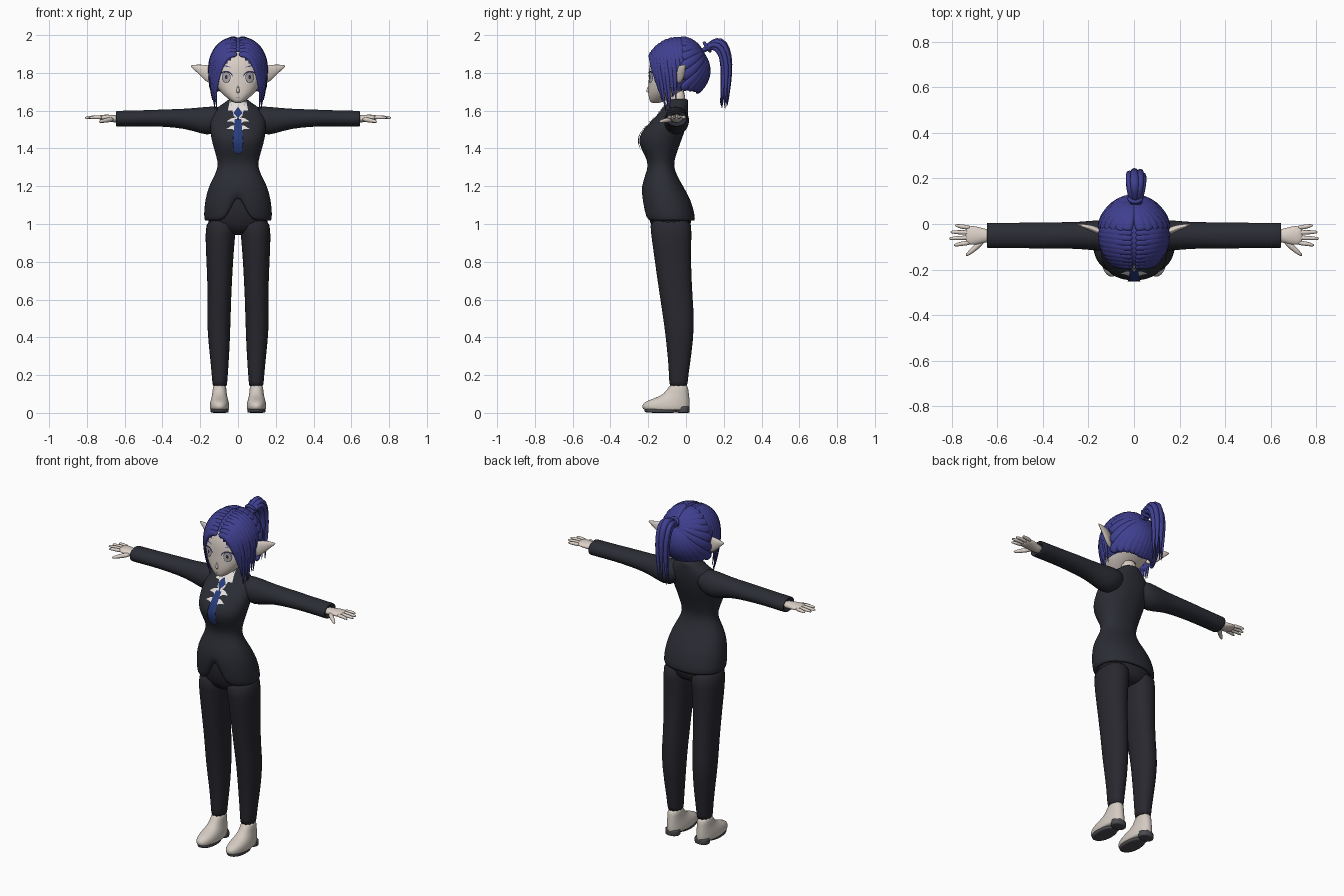
import bpy, bmesh
from math import sin, cos, pi, radians, sqrt
from mathutils import Vector
from mathutils.bvhtree import BVHTree

if "Cube" in bpy.data.objects:
    bpy.data.objects.remove(bpy.data.objects["Cube"])


def material(name, *rgb):
    m = bpy.data.materials.new(name)
    m.use_nodes = True
    m.diffuse_color = (*rgb, 1)
    m.node_tree.nodes["Principled BSDF"].inputs["Base Color"].default_value = (*rgb, 1)
    return m


JACKET = material("jacket charcoal", .024, .026, .035)
TROUSER = material("trouser black", .021, .021, .028)
HAIR = material("hair indigo", .05, .05, .28)
SKIN = material("skin pale", .72, .64, .58)
SHOE = material("shoe cream", .66, .60, .54)
SOLE = material("sole grey", .07, .07, .08)
TIE = material("tie blue", .02, .045, .2)
SHIRT = material("shirt white", .78, .74, .71)
LASH = material("lash navy", .03, .03, .09)
IRIS = material("iris beige", .42, .38, .34)


def finish(obj, mat, mirror=False, sub=1):
    obj.data.materials.append(mat)
    obj.data.polygons.foreach_set("use_smooth", [True] * len(obj.data.polygons))
    if mirror:
        obj.modifiers.new("mirror", "MIRROR").use_mirror_merge = False
    if sub:
        s = obj.modifiers.new("smooth", "SUBSURF")
        s.levels = s.render_levels = sub
    return obj


def add_mesh(name, bm):
    me = bpy.data.meshes.new(name)
    bm.to_mesh(me)
    bm.free()
    obj = bpy.data.objects.new(name, me)
    bpy.context.collection.objects.link(obj)
    return obj


def loft(name, tubes, mat, mirror=False, sub=1):
    """Skin each tube (a list of rings) and close its ends."""
    bm = bmesh.new()
    for rings in tubes:
        rows = [[bm.verts.new(p) for p in r] for r in rings]
        n = len(rows[0])
        for a, b in zip(rows, rows[1:]):
            for i in range(n):
                j = (i + 1) % n
                bm.faces.new((a[i], a[j], b[j], b[i]))
        bm.faces.new(rows[0][::-1])
        bm.faces.new(rows[-1])
    bmesh.ops.recalc_face_normals(bm, faces=bm.faces)
    return finish(add_mesh(name, bm), mat, mirror, sub)


def ring(c, u, v, n=20, p=2):
    """Superellipse about c with half axes u and v."""
    def e(t):
        return abs(t) ** (2 / p) * (1 if t > 0 else -1)
    c, u, v = Vector(c), Vector(u), Vector(v)
    return [c + u * e(cos(2 * pi * i / n)) + v * e(sin(2 * pi * i / n)) for i in range(n)]


def level(z, x0, x1, y0, y1, n=20, p=2.2):
    return ring(((x0 + x1) / 2, (y0 + y1) / 2, z), ((x1 - x0) / 2, 0, 0), (0, (y1 - y0) / 2, 0), n, p)


def across(x, zc, ry, rz, yc=-.05, n=16):
    return ring((x, yc, zc), (0, ry, 0), (0, 0, rz), n)


# Jacket body with a cutaway front hem
body = [(1.04, .15, -.19, .02), (1.005, .178, -.215, .05), (1.05, .181, -.226, .046),
        (1.12, .176, -.236, .03), (1.20, .156, -.234, -.015), (1.26, .122, -.216, -.05),
        (1.31, .103, -.198, -.067), (1.36, .115, -.215, -.055), (1.43, .137, -.255, -.03),
        (1.48, .146, -.243, -.01), (1.54, .15, -.19, .005), (1.59, .14, -.14, .012),
        (1.625, .10, -.115, .012), (1.65, .058, -.098, .012), (1.665, .05, -.09, .01)]
rings = [level(z, -w, w, f, b, 40) for z, w, f, b in body]
for r in rings:
    for p in r:
        if p.y < -.1 and p.z < 1.2:
            p.z += .15 * 2.7 ** -((p.x / .045) ** 2) * (1.2 - p.z) / .2
jacket = loft("jacket_body", [rings], JACKET)

# Sleeves
sleeve = [(.05, 1.57, .05, .045), (.13, 1.545, .072, .082), (.2, 1.548, .064, .07), (.28, 1.558, .058, .053),
          (.4, 1.561, .06, .046), (.5, 1.56, .056, .043), (.635, 1.557, .057, .043), (.646, 1.557, .057, .043),
          (.646, 1.557, .045, .032), (.62, 1.557, .03, .022)]
loft("sleeves", [[across(*s) for s in sleeve]], JACKET, True)


# Hands
def limb(points, radii, n=8):
    """Round tube along points."""
    pts = [Vector(p) for p in points]
    out = []
    for i, p in enumerate(pts):
        t = (pts[min(i + 1, len(pts) - 1)] - pts[max(i - 1, 0)]).normalized()
        u = t.cross(Vector((0, 0, 1))).normalized()
        out.append(ring(p, u * radii[i], t.cross(u) * radii[i], n))
    return out


hand = [[across(*s) for s in [(.62, 1.555, .028, .022), (.655, 1.557, .03, .02, -.052),
                              (.69, 1.562, .042, .018), (.725, 1.564, .042, .014), (.74, 1.564, .034, .008)]]]
for i, tip in enumerate([.79, .812, .806, .785]):
    y = -.082 + i * .022
    hand.append(limb([(.715, y, 1.564), (.75, y * 1.1 + .005, 1.565), (.785 * tip / .8, y * 1.25 + .012, 1.564),
                      (tip, y * 1.35 + .016, 1.562)], [.011, .011, .009, .004]))
hand.append(limb([(.66, -.07, 1.556), (.69, -.1, 1.55), (.72, -.125, 1.545), (.738, -.14, 1.54)],
                 [.014, .014, .011, .005]))
loft("hands", hand, SKIN, True)

# Trousers: hips, and legs with a ragged hem
loft("trouser_hips", [[level(z, -w, w, f, b) for z, w, f, b in
                       [(.94, .08, -.12, -.02), (.965, .15, -.18, .025), (1.05, .168, -.205, .033),
                        (1.13, .16, -.21, .01), (1.22, .12, -.19, -.04)]]], TROUSER)
leg = [(1.04, .002, .165, -.2, .034), (.95, .014, .176, -.186, .03), (.8, .026, .167, -.166, .026),
       (.6, .036, .16, -.137, .036), (.47, .039, .167, -.116, .047), (.3, .046, .149, -.097, .029),
       (.2, .054, .139, -.09, .012), (.12, .058, .135, -.09, .01), (.15, .07, .12, -.07, -.01)]
rings = [level(*s) for s in leg]
for i, p in enumerate(rings[-2]):
    p.z += .03 * (i % 2)
loft("trouser_legs", [rings], TROUSER, True)

# Shoes and soles
shoe = [(.012, .05, .145, -.215, .015), (.02, .046, .149, -.23, .02), (.04, .045, .15, -.236, .022),
        (.06, .049, .147, -.22, .021), (.078, .054, .142, -.165, .019), (.1, .06, .136, -.115, .016),
        (.14, .061, .134, -.092, .012), (.148, .07, .125, -.08, 0)]
loft("shoes", [[level(*s) for s in shoe]], SHOE, True)
loft("shoe_soles", [[level(z, .05, .145, -.225 + d, -.04) for z, d in [(0, .02), (.004, .005), (.02, 0), (.024, .01)]],
                    [level(z, .054, .141, -.05, .02) for z in (0, .003, .03, .035)]], SOLE, True)

# Neck, head, nose and pointed ears
loft("neck", [[level(z, -w, w, -.045 - w, -.045 + w) for z, w in [(1.56, .05), (1.63, .04), (1.72, .045)]]], SKIN)
skull = [(1.64, .015, -.182, -.14), (1.65, .036, -.193, -.11), (1.68, .075, -.2, -.06), (1.72, .112, -.2, .0),
         (1.78, .138, -.197, .06), (1.84, .144, -.197, .085), (1.9, .132, -.18, .08), (1.95, .1, -.14, .05),
         (1.975, .04, -.08, 0)]
head = loft("head", [[level(z, -w, w, f, b, 28) for z, w, f, b in skull]], SKIN)
loft("nose", [[level(z, -w, w, f, -.18, 8) for z, w, f in
               [(1.69, .006, -.192), (1.7, .011, -.214), (1.712, .008, -.21), (1.74, .004, -.196)]]], SKIN)
loft("ears", [[across(*s, n=12) for s in [(.11, 1.785, .014, .045, -.045), (.15, 1.79, .018, .05, -.035),
                                          (.18, 1.803, .016, .042, -.02), (.215, 1.823, .01, .022, -.01),
                                          (.252, 1.837, .003, .004, -.002)]]], SKIN, True)

# Hair shell
C, R = Vector((0, -.045, 1.815)), Vector((.152, .165, .172))
bm = bmesh.new()
bmesh.ops.create_uvsphere(bm, u_segments=48, v_segments=32, radius=1)
for v in bm.verts:
    v.co = C + Vector(a * b for a, b in zip(v.co, R))
gone = []
for f in bm.faces:
    x, y, z = f.calc_center_median()
    if z < 1.7 or (y < -.08 and z < 1.915 - abs(x)):
        gone.append(f)
bmesh.ops.delete(bm, geom=gone, context="FACES")
finish(add_mesh("hair_shell", bm), HAIR, sub=0)


def project(p):
    """Push a point onto the hair surface, which hangs below its middle."""
    d = Vector(((p.x - C.x) / R.x, (p.y - C.y) / R.y, (p.z - C.z) / R.z))
    if d.z >= 0:
        d.normalize()
    else:
        flat = Vector((d.x, d.y, 0)).normalized()
        flat *= 1 - (.12 + .65 * max(0, flat.y)) * d.z ** 2
        d = Vector((flat.x, flat.y, d.z))
    return C + Vector((d.x * R.x, d.y * R.y, d.z * R.z))


def on_hair(az, z):
    a, k = radians(az), sqrt(max(.001, 1 - min(1, abs(z - C.z) / R.z) ** 2)) if z > C.z else 1
    return project(Vector((C.x + k * R.x * sin(a), C.y - k * R.y * cos(a), z)))


def lock(pts, w, th, side=None, blunt=.45):
    """Flattened strand that tapers to its tip."""
    out = []
    for i, p in enumerate(pts):
        t = i / (len(pts) - 1)
        tan = (pts[min(i + 1, len(pts) - 1)] - pts[max(i - 1, 0)]).normalized()
        u = side or tan.cross(p - C).normalized()
        k = min(1, blunt + 2 * t) * (1 - t ** 3) + .06
        out.append(ring(p, u * w * k, tan.cross(u).normalized() * th * k, 8))
    return out


def sweep(a, b, c, w, th, blunt=.45):
    ts = [i / 9 for i in range(10)]
    return lock([project(a * (2 * t - 1) * (t - 1) + b * 4 * t * (1 - t) + c * t * (2 * t - 1)) for t in ts], w, th, None, blunt)


# Fringe swept from the centre parting
fringe = []
for i, z in enumerate([1.70, 1.64, 1.59, 1.62, 1.58, 1.66, 1.65, 1.74, 1.81]):
    el = radians(28 + 8 * i)
    part = C + Vector((.004, -R.y * cos(el), R.z * sin(el)))
    fringe.append(sweep(part, on_hair(32 + 8 * i, 1.868 + .006 * i), on_hair(51 + 6 * i, z), .025, .014))
loft("hair_fringe", fringe, HAIR, True)

# Back hair gathered to the ponytail
knot = on_hair(180, 1.91)
starts = [(172 - 15 * i, 1.69 + .004 * i) for i in range(6)]
starts += [(98, 1.77), (98, 1.83), (97, 1.88), (97, 1.92), (98, 1.95), (100, 1.97), (110, 1.982)]
back = []
for az, z in starts:
    s = on_hair(az, z)
    back.append(sweep(s, project((s + knot) / 2), knot, .028, .014, .8))
loft("hair_back", back, HAIR, True)

# Ponytail strands and band
path = [(.07, 1.90), (.11, 1.935), (.15, 1.955), (.19, 1.935), (.212, 1.87), (.215, 1.79), (.21, 1.70), (.2, 1.6)]
tail = []
for i in range(7):
    dx, dy = .03 * cos(i * 2 * pi / 7), .02 * sin(i * 2 * pi / 7)
    pts = []
    for j, (y, z) in enumerate(path):
        k = min(1, .35 + j * .2)
        pts.append(Vector((.008 + dx * k, y + dy * k, z + dy * k * (j < 4) + .012 * (i % 3) * j / 7)))
    tail.append(lock(pts, .021, .018, Vector((1, 0, 0))))
loft("ponytail", tail, HAIR)
bpy.ops.mesh.primitive_torus_add(major_radius=.026, minor_radius=.009, major_segments=20, minor_segments=8,
                                 location=(.006, .112, 1.937), rotation=(radians(-55), 0, 0))
bpy.context.object.name = "hair_band"
finish(bpy.context.object, HAIR, sub=0)

# Thin painted details laid on the surface beneath
bpy.context.view_layer.update()
graph = bpy.context.evaluated_depsgraph_get()
TREES = {o: BVHTree.FromObject(o, graph) for o in (head, jacket)}


def plate(name, outline, mat, base, lift, mirror=False):
    bm = bmesh.new()
    bm.faces.new([bm.verts.new((x, 0, z)) for x, z in outline])
    bmesh.ops.triangulate(bm, faces=bm.faces)
    bmesh.ops.subdivide_edges(bm, edges=bm.edges, cuts=3, use_grid_fill=True)
    for v in bm.verts:
        hit = TREES[base].ray_cast(Vector((v.co.x, -1, v.co.z)), Vector((0, 1, 0)))[0]
        v.co.y = (hit.y if hit else -.12) - lift
    for f in bm.faces:
        f.normal_update()
        if f.normal.y > 0:
            f.normal_flip()
    return finish(add_mesh(name, bm), mat, mirror, 0)


def disc(x, z, rx, rz, a0=0, a1=360, n=20):
    return [(x + rx * cos(radians(a0 + (a1 - a0) * i / n)), z + rz * sin(radians(a0 + (a1 - a0) * i / n))) for i in range(n)]


plate("eye_whites", disc(.064, 1.776, .033, .03), SHIRT, head, .002, True)
plate("eye_outlines", disc(.062, 1.776, .023, .03), LASH, head, .003, True)
plate("eye_irises", disc(.062, 1.776, .02, .027), IRIS, head, .004, True)
plate("eye_pupils", disc(.062, 1.778, .007, .011), LASH, head, .005, True)
plate("eye_lashes", disc(.064, 1.776, .037, .035, 5, 175) + disc(.064, 1.776, .033, .027, 175, 5), LASH, head, .006, True)
plate("eyebrows", [(.035, 1.828), (.065, 1.84), (.095, 1.832), (.065, 1.833)], HAIR, head, .004, True)
plate("mouth", [(-.013, 1.672), (0, 1.67), (.013, 1.672), (0, 1.667)], LASH, head, .003)

# Shirt collar, ruffles and tie
plate("shirt_collar", [(0, 1.66), (.042, 1.66), (.035, 1.625), (.054, 1.6), (.03, 1.6), (.022, 1.57), (0, 1.56)],
      SHIRT, jacket, .004, True)
for name, z in (("upper_ruffle", 1.552), ("lower_ruffle", 1.512)):
    plate(name, [(.005, z + .014), (.035, z + .008), (.06, z - .008), (.03, z - .01), (.005, z - .028)], SHIRT, jacket, .004, True)
plate("tie_blade", [(-.017, 1.555), (.017, 1.555), (.028, 1.43), (.024, 1.385), (0, 1.37), (-.024, 1.385), (-.028, 1.43)],
      TIE, jacket, .008)
plate("tie_knot", [(0, 1.62), (.024, 1.588), (0, 1.56), (-.024, 1.588)], TIE, jacket, .009)
